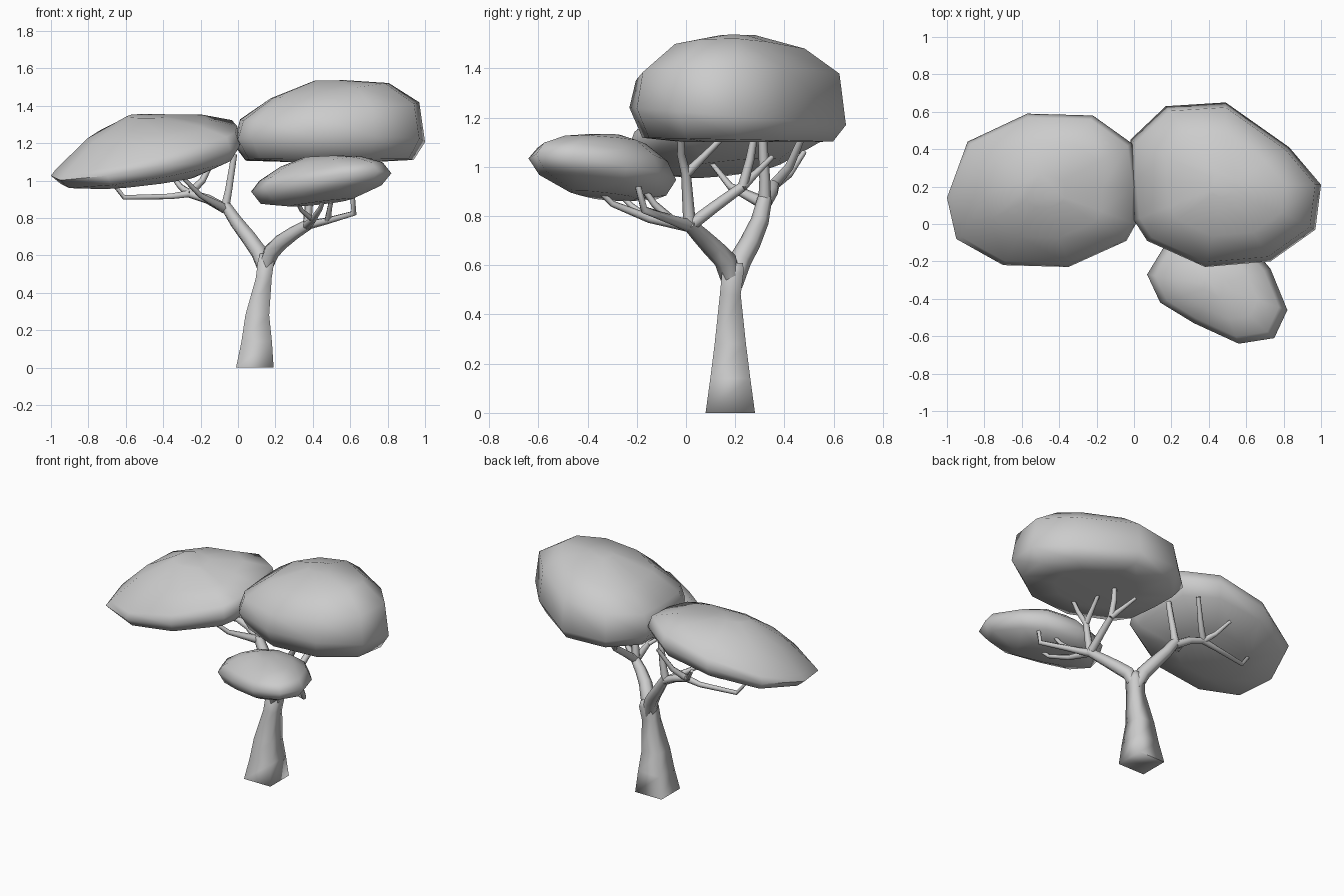
import bpy
import bmesh
import math
from mathutils import Vector

cube = bpy.data.objects.get("Cube")
if cube:
    bpy.data.objects.remove(cube, do_unlink=True)

# One plain grey for the whole tree
grey = bpy.data.materials.new("plain_grey")
grey.use_nodes = True
grey.diffuse_color = (0.6, 0.6, 0.6, 1)
shader = next(n for n in grey.node_tree.nodes if n.type == 'BSDF_PRINCIPLED')
shader.inputs["Base Color"].default_value = grey.diffuse_color
shader.inputs["Roughness"].default_value = 0.8


def loft(bm, rings):
    """Skin a list of equal point rings and cap both ends."""
    loops = [[bm.verts.new(p) for p in ring] for ring in rings]
    count = len(loops[0])
    for low, high in zip(loops, loops[1:]):
        for i in range(count):
            j = (i + 1) % count
            bm.faces.new((low[i], low[j], high[j], high[i]))
    bm.faces.new(loops[0][::-1])
    bm.faces.new(loops[-1])


def finish(bm, name):
    """Turn the bmesh into a smooth-shaded object."""
    bmesh.ops.recalc_face_normals(bm, faces=bm.faces[:])
    mesh = bpy.data.meshes.new(name)
    bm.to_mesh(mesh)
    bm.free()
    mesh.materials.append(grey)
    obj = bpy.data.objects.new(name, mesh)
    bpy.context.collection.objects.link(obj)
    bpy.ops.object.select_all(action='DESELECT')
    obj.select_set(True)
    bpy.context.view_layer.objects.active = obj
    bpy.ops.object.shade_smooth_by_angle(angle=math.radians(95 if name == "trunk" else 75))
    return obj


def limb(name, path, sides=6, level=False):
    """Tapered tube along (x, y, z, radius) points; level keeps its rings flat."""
    points = [Vector(p[:3]) for p in path]
    rings = []
    side = Vector((1, 0, 0))
    for i, centre in enumerate(points):
        along = (points[min(i + 1, len(points) - 1)] - points[max(i - 1, 0)]).normalized()
        if level:
            along = Vector((0, 0, 1))
        side = (side - along * side.dot(along)).normalized()
        other = along.cross(side)
        angles = [math.tau * (k + 0.5) / sides for k in range(sides)]
        rings.append([centre + path[i][3] * (side * math.cos(a) + other * math.sin(a))
                      for a in angles])
    bm = bmesh.new()
    loft(bm, rings)
    return finish(bm, name)


def canopy(name, centre, outline, layers):
    """Stack scaled, tilted copies of an outline: (scale, height, x tilt, y tilt)."""
    cx, cy = centre
    rings = []
    for scale, height, tilt_x, tilt_y in layers:
        ring = []
        for x, y in outline:
            dx, dy = (x - cx) * scale, (y - cy) * scale
            ring.append((cx + dx, cy + dy, height + dx * tilt_x + dy * tilt_y))
        rings.append(ring)
    bm = bmesh.new()
    loft(bm, rings)
    return finish(bm, name)


# Square trunk, flowing into the fork
limb("trunk", [(.09, .18, 0, .142), (.1, .18, .14, .115), (.103, .18, .28, .09),
               (.138, .18, .48, .06), (.15, .19, .57, .062), (.15, .2, .61, .045)],
     sides=4, level=True)

# Two main boughs
limb("right_bough", [(.145, .19, .52, .04), (.11, .22, .62, .046), (.06, .26, .69, .043),
                     (-.01, .3, .78, .037), (-.07, .32, .87, .03)])
limb("left_bough", [(.14, .19, .52, .04), (.18, .16, .62, .046), (.23, .11, .67, .042),
                    (.3, .06, .72, .036), (.385, .01, .77, .028)])

# Branches under the right canopy
fork = (-.07, .32, .85, .027)
elbow = (-.26, .36, .93, .022)
right_branches = [
    [fork, (-.05, .32, .95, .022), (-.02, .31, 1.14, .018)],
    [fork, (-.16, .35, .9, .025), elbow],
    [elbow, (-.19, .42, 1, .018), (-.12, .48, 1.14, .013)],
    [elbow, (-.31, .42, .97, .015), (-.38, .48, 1.06, .011)],
    [elbow, (-.36, .36, .915, .017), (-.61, .32, .91, .014), (-.68, .3, 1, .011)],
    [fork, (-.2, .18, .92, .015), (-.3, .1, 1.02, .01)],
]

# Branches under the left canopy
crotch = (.37, .015, .76, .026)
split = (.39, 0, .97, .02)
rise = (.38, .23, .92, .02)
left_branches = [
    [crotch, split, (.44, -.02, 1.05, .016), (.49, -.02, 1.13, .013)],
    [split, (.4, .08, 1.05, .014), (.41, .16, 1.13, .011)],
    [crotch, (.375, .12, .84, .023), rise],
    [rise, (.38, .26, 1.03, .018), (.39, .28, 1.14, .014)],
    [rise, (.33, .29, .98, .014), (.28, .35, 1.04, .01)],
]

# Branches under the front canopy
bend = (.48, -.06, .785, .019)
front_branches = [
    [crotch, bend, (.62, -.17, .825, .016), (.61, -.2, .94, .013)],
    [bend, (.49, -.13, .85, .014), (.51, -.2, .95, .011)],
    [crotch, (.4, -.15, .79, .018), (.44, -.3, .85, .013), (.47, -.39, .94, .01)],
    [(.4, -.15, .79, .014), (.34, -.22, .84, .012), (.3, -.3, .92, .009)],
]
for label, group in (("right", right_branches), ("left", left_branches),
                     ("front", front_branches)):
    for number, path in enumerate(group, 1):
        limb(f"{label}_branch_{number}", path)

# Right canopy: a lens rising toward the middle and back of the tree
canopy("right_canopy", (-.48, .18),
       [(-1, .14), (-.89, .44), (-.57, .59), (-.22, .58), (-.01, .43), (.02, .2),
        (.01, 0), (-.04, -.09), (-.35, -.23), (-.7, -.22), (-.95, -.08)],
       [(.5, .995, .12, .1), (.9, 1.06, .155, .15), (1, 1.125, .18, .15),
        (.95, 1.18, .23, .17), (.62, 1.28, .15, .18), (.22, 1.345, 0, .13)])

# Left canopy: the tallest and fullest
canopy("left_canopy", (.49, .21),
       [(-.02, .25), (-.02, .45), (.17, .63), (.49, .65), (.83, .41), (1, .21),
        (.97, -.03), (.73, -.2), (.38, -.23), (.07, -.09), (0, .02)],
       [(.5, 1.1, 0, 0), (.88, 1.11, 0, -.02), (1, 1.205, 0, -.08),
        (.94, 1.37, .1, .02), (.62, 1.48, .13, 0), (.16, 1.535, .02, 0)])

# Front canopy: small, low, lifted toward its front left
canopy("front_canopy", (.44, -.33),
       [(.07, -.27), (.14, -.42), (.32, -.53), (.56, -.64), (.75, -.61), (.82, -.46),
        (.73, -.24), (.62, -.11), (.4, -.04), (.18, -.09)],
       [(.45, .88, .1, -.07), (.86, .92, .12, -.13), (1, .985, .1, -.12),
        (.88, 1.045, .13, -.07), (.58, 1.1, .12, -.03), (.22, 1.13, .05, 0)])
